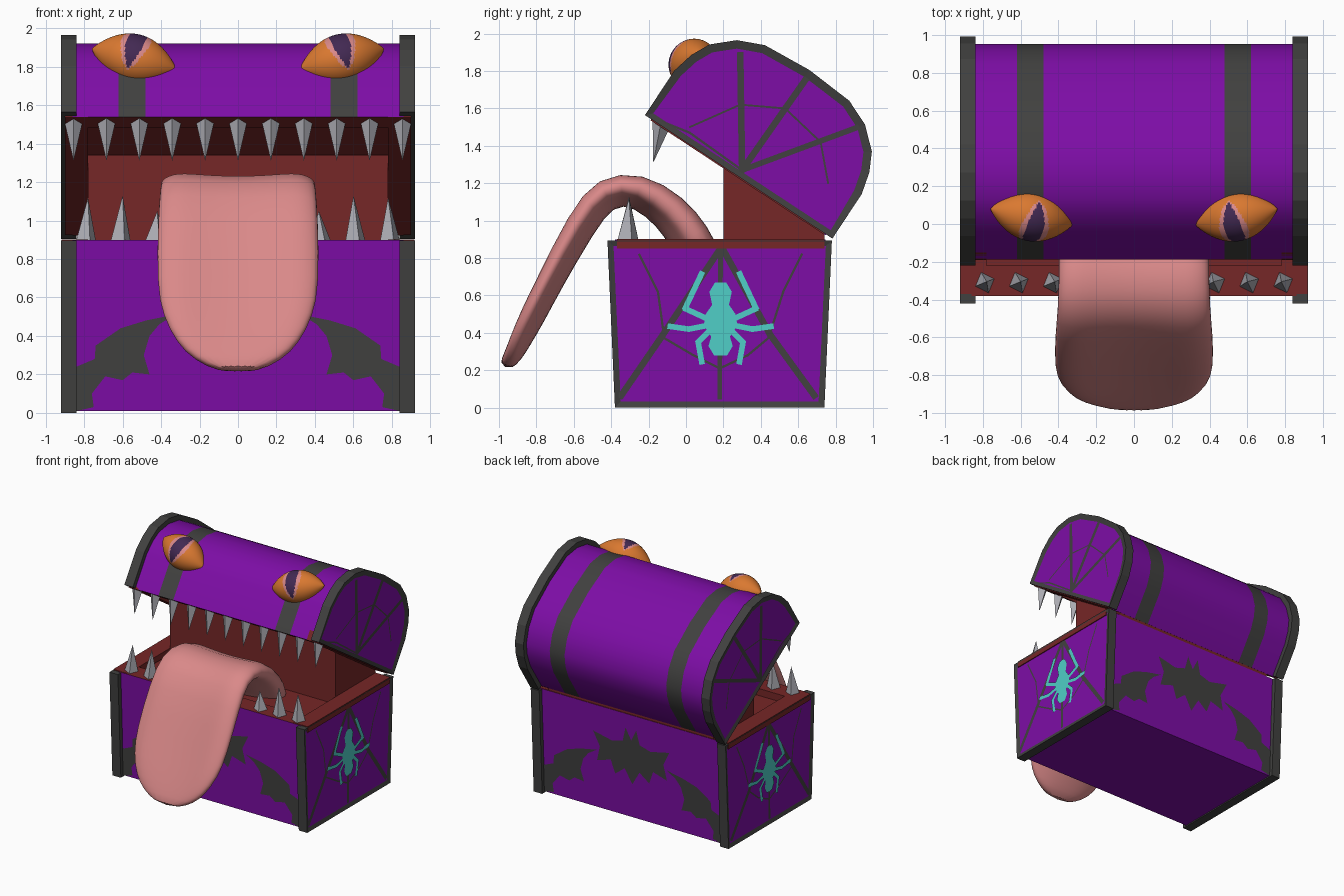
import bpy, bmesh, math
from mathutils import Vector

if "Cube" in bpy.data.objects:
    bpy.data.objects.remove(bpy.data.objects["Cube"])


def material(name, r, g, b):
    m = bpy.data.materials.new(name)
    m.diffuse_color = (r, g, b, 1)
    m.use_nodes = True
    m.node_tree.nodes["Principled BSDF"].inputs["Base Color"].default_value = m.diffuse_color
    return m


PURPLE = material("purple", .205, .004, .38)
IRON = material("dark grey", .052, .052, .050)
RED = material("mouth red", .18, .02, .02)
PINK = material("tongue pink", .70, .25, .25)
ORANGE = material("eye orange", .70, .19, .03)
PUPIL = material("pupil violet", .055, .022, .085)
TEAL = material("spider teal", .08, .62, .57)
TOOTH = material("tooth grey", .42, .42, .46)


def finish(name, bm, mats, angle=None, recalc=True):
    if recalc:
        bmesh.ops.recalc_face_normals(bm, faces=bm.faces)
    me = bpy.data.meshes.new(name)
    bm.to_mesh(me)
    bm.free()
    for m in mats:
        me.materials.append(m)
    ob = bpy.data.objects.new(name, me)
    bpy.context.collection.objects.link(ob)
    if angle:
        bpy.context.view_layer.objects.active = ob
        ob.select_set(True)
        bpy.ops.object.shade_smooth_by_angle(angle=math.radians(angle))
        ob.select_set(False)
    return ob


def loft(bm, rings):
    """Skin closed rings of points, with a cap on both ends."""
    vs = [[bm.verts.new(p) for p in r] for r in rings]
    n = len(vs[0])
    for a, b in zip(vs, vs[1:]):
        for i in range(n):
            bm.faces.new((a[i], a[(i + 1) % n], b[(i + 1) % n], b[i]))
    bm.faces.new(vs[0])
    bm.faces.new(vs[-1])


def prism(name, profile, xs, mats, rule=None, angle=None, inset=False):
    """Extrude a (y, z) profile through the given x stations."""
    bm = bmesh.new()
    loft(bm, [[(x, y, z) for y, z in profile] for x in xs])
    bmesh.ops.recalc_face_normals(bm, faces=bm.faces)
    if inset:  # recessed end panel inside the iron frame
        end = max(bm.faces, key=lambda f: abs(f.calc_center_median().x))
        bmesh.ops.inset_region(bm, faces=[end], thickness=.045, depth=-.01)
        end.material_index = 1
    if rule:
        for f in bm.faces:
            f.material_index = rule(f.calc_center_median(), f.normal)
    return finish(name, bm, mats, angle, recalc=False)


def plates(name, polys, place, out, mat):
    """Flat painted shapes: 2D polygons put on a surface, facing 'out'."""
    bm = bmesh.new()
    for p in polys:
        f = bm.faces.new([bm.verts.new(place(*q)) for q in p])
        f.normal_update()
        if f.normal.dot(Vector(out)) < 0:
            f.normal_flip()
    finish(name, bm, [mat], recalc=False)


def stroke(points, w):
    """Polyline turned into quads of width w."""
    quads = []
    for a, b in zip(points, points[1:]):
        a, b = Vector(a), Vector(b)
        d = (b - a).normalized()
        n = Vector((-d.y, d.x)) * w / 2
        e = d * w * .3
        quads.append([a + n - e, a - n - e, b - n + e, b + n + e])
    return quads


def lid_point(u, v):
    """Tilted lid space: u from the hinge forward, v away from the mouth."""
    return (.78 - .835 * u + .55 * v, .9 + .55 * u + .835 * v)


def lid_profile(half, bottom):
    return [lid_point(*p) for p in half + [(1.2 - u, v) for u, v in reversed(half[:-1])] + bottom]


# Chest body with shallow red mouth recess
body = [(-.345, .01), (-.38, .9), (-.22, .9), (-.22, .84), (.6, .84), (.6, .9), (.745, .9), (.705, .01)]
prism("chest_body", body, [-.86, .86], [PURPLE, RED],
      lambda c, n: int(c.z > .8 or (c.z > .6 and abs(n.y) > .9 and -.3 < c.y < .65)))

# Lid with red underside and two dark bands
up = lid_point(0, 1)
under = [(1.06, 0), (1.06, .06), (.12, .06), (.12, 0)]
lid_half = [(.04, 0), (.04, .28), (.065, .39), (.11, .48), (.21, .57), (.34, .63), (.6, .65)]


def lid_rule(c, n):
    u = -.835 * (c.y - .78) + .55 * (c.z - .9)
    v = .55 * (c.y - .78) + .835 * (c.z - .9)
    if v < .08 and .05 < u < 1.15:
        return 1
    return 2 if .48 < abs(c.x) < .62 else 0


prism("lid", lid_profile(lid_half, under), [-.86, -.62, -.48, .48, .62, .86],
      [PURPLE, RED, IRON], lid_rule, 35)

# Iron end frames with recessed purple panels, and red gum on their mouth side
frame = [(-.38, 0), (-.42, .895), (.78, .895), (.74, 0)]
lid_frame = lid_profile([(0, .005), (0, .29), (.03, .41), (.08, .51), (.19, .61), (.33, .67), (.6, .69)], [])
for s, side in ((1, "right"), (-1, "left")):
    xs = [s * .84, s * .92]
    prism("body_frame_" + side, frame, xs, [IRON, PURPLE], inset=True)
    prism("lid_frame_" + side, lid_frame, xs, [IRON, PURPLE], inset=True)
    xs = [s * .78, s * .918]
    prism("lower_gum_" + side, [(-.37, .85), (-.37, .902), (.74, .902), (.74, .85)], xs, [RED])
    prism("upper_gum_" + side, [lid_point(*p) for p in ((.05, -.002), (1.16, -.002), (1.16, .08), (.05, .08))],
          [s * .78, s * .9], [RED])

# Back of the mouth
prism("mouth_back", [(.2, .83), (.2, 1.34), (.74, .985), (.74, .83)], [-.78, .78], [RED])


# Teeth: four-sided spikes
def teeth(name, spikes):
    bm = bmesh.new()
    for base, tip in spikes:
        ring = [bm.verts.new(p) for p in base]
        t = bm.verts.new(tip)
        bm.faces.new(ring)
        for i in range(4):
            bm.faces.new((ring[i], ring[(i + 1) % 4], t))
    finish(name, bm, [TOOTH])


upper = []
for i in range(-5, 6):
    x = i * .171
    base = [(x + dx, *lid_point(1.1 + du, .003)) for dx, du in ((-.046, 0), (0, -.05), (.046, 0), (0, .05))]
    upper.append((base, (x, -.175, 1.31)))
teeth("upper_teeth", upper)
lower = []
for s in (-1, 1):
    for x, h in ((.79, .22), (.61, .23), (.43, .15)):
        base = [(s * x + dx, -.31 + dy, .9) for dx, dy in ((-.05, -.02), (.02, -.055), (.05, .02), (-.02, .055))]
        lower.append((base, (s * (x - .01), -.305, .9 + h)))
teeth("lower_teeth", lower)

# Tongue: (y, z, half width, half thickness) along its curve
path = [(.14, .72, .38, .11), (.03, .93, .40, .11), (-.07, 1.06, .40, .10), (-.25, 1.185, .40, .09),
        (-.44, 1.175, .405, .085), (-.57, 1.0, .42, .075), (-.75, .66, .425, .06), (-.83, .5, .395, .06),
        (-.90, .36, .32, .055), (-.935, .28, .235, .05), (-.965, .215, .10, .035)]
bm = bmesh.new()
rings = []
for i, (y, z, w, t) in enumerate(path):
    a, b = path[max(i - 1, 0)], path[min(i + 1, len(path) - 1)]
    d = Vector((b[0] - a[0], b[1] - a[1])).normalized()
    ring = []
    for k in range(24):
        c, s = math.cos(k * math.pi / 12), math.sin(k * math.pi / 12)
        x = w * math.copysign(abs(c) ** .75, c)
        n = t * math.copysign(abs(s) ** .75, s) - .04 * max(0, 1 - (x / .3) ** 2) * w / .42 + .012
        ring.append((x, y + n * d.y, z - n * d.x))
    rings.append(ring)
loft(bm, rings)
tongue = finish("tongue", bm, [PINK], 60)
tongue.modifiers.new("soften", "SUBSURF").render_levels = 1
tongue.modifiers["soften"].levels = 1

# Eyes: pointed spindles, slit pupil by position round and along the axis
for s, side in ((1, "right"), (-1, "left")):
    axis = Vector((s * .44, .08, .11)).normalized()
    look = Vector((0, -.6, .8))
    look = (look - axis * look.dot(axis)).normalized()
    across = axis.cross(look)
    centre = Vector((s * .54, .04, 1.838))
    bm = bmesh.new()
    rings = []
    for i in range(61):
        q = -.997 + 1.994 * i / 60
        r = .132 * (1 - q * q) ** .9
        rings.append([centre + axis * q * .23 + r * (look * math.cos(a) + across * math.sin(a))
                      for a in (k * math.pi / 32 for k in range(64))])
    loft(bm, rings)
    for f in bm.faces:
        p = f.calc_center_median() - centre
        along = abs(p.dot(axis))
        phi = abs(math.atan2(p.dot(across), p.dot(look)))
        if along < .048 * (1 - (phi / 1.3) ** 2):
            f.material_index = 2
        elif along < .075 * (1 - (phi / 1.42) ** 2):
            f.material_index = 1
    finish("eye_" + side, bm, [ORANGE, PINK, PUPIL], 50)

# Bats painted on front and back
wing = [(.33, .51), (.48, .48), (.61, .44), (.74, .35), (.745, .28), (.84, .24), (.84, .01), (.75, .03),
        (.76, .1), (.69, .19), (.6, .17), (.55, .21), (.46, .2), (.49, .3), (.46, .40), (.41, .46)]
half_bat = [(0, .68), (.05, .78), (.08, .66), (.18, .63), (.36, .67), (.30, .55), (.33, .42),
            (.2, .46), (.16, .35), (.07, .42), (0, .3)]
bats = [wing, [(-x, z) for x, z in wing], half_bat + [(-x, z) for x, z in half_bat[-2:0:-1]]]
plates("front_bats", bats, lambda x, z: (x, -.349 - .0393 * z, z), (0, -1, 0), IRON)
plates("back_bats", bats, lambda x, z: (x, .709 + .0449 * z, z), (0, 1, 0), IRON)

# Webs and spiders painted on both ends
web = stroke([(.19, .86), (-.13, .38), (-.35, .06)], .035) + stroke([(.19, .86), (.45, .39), (.69, .06)], .035)
web += stroke([(.185, .86), (.18, .05)], .025)
web += stroke([(-.13, .38), (.04, .28), (.18, .21), (.33, .28), (.45, .38)], .012)
web += stroke([(-.25, .82), (-.15, .62), (-.12, .4)], .012) + stroke([(.62, .82), (.52, .62), (.45, .4)], .012)
hub = (.3, 1.27)
lid_web = stroke([hub, (.29, 1.89)], .035) + stroke([hub, (.64, 1.755)], .035) + stroke([hub, (.92, 1.5)], .03)
lid_web += stroke([hub, (.02, 1.47), (-.13, 1.53)], .012)
lid_web += stroke([(.02, 1.5), (.29, 1.62), (.53, 1.6), (.72, 1.42), (.76, 1.2)], .01)
legs = [[(.06, .47), (.19, .53), (.10, .72)], [(.07, .44), (.17, .42), (.275, .435)],
        [(.04, .43), (.12, .35), (.10, .24)]]
spider = []
for m in (-1, 1):
    for leg in legs:
        spider += stroke([(.185 + m * a, z) for a, z in leg], .03)
outline = [(.03, .67), (.06, .62), (.045, .55), (.08, .5), (.09, .44), (.05, .38), (.065, .33), (.035, .28)]
spider.append([(.185 + a, z) for a, z in outline] + [(.185 - a, z) for a, z in reversed(outline)])
for s, side in ((1, "right"), (-1, "left")):
    for name, polys, mat, x in (("web_", web, IRON, .913), ("lid_web_", lid_web, IRON, .913),
                                ("spider_", spider, TEAL, .917)):
        plates(name + side, polys, lambda y, z: (s * x, y, z), (s, 0, 0), mat)
